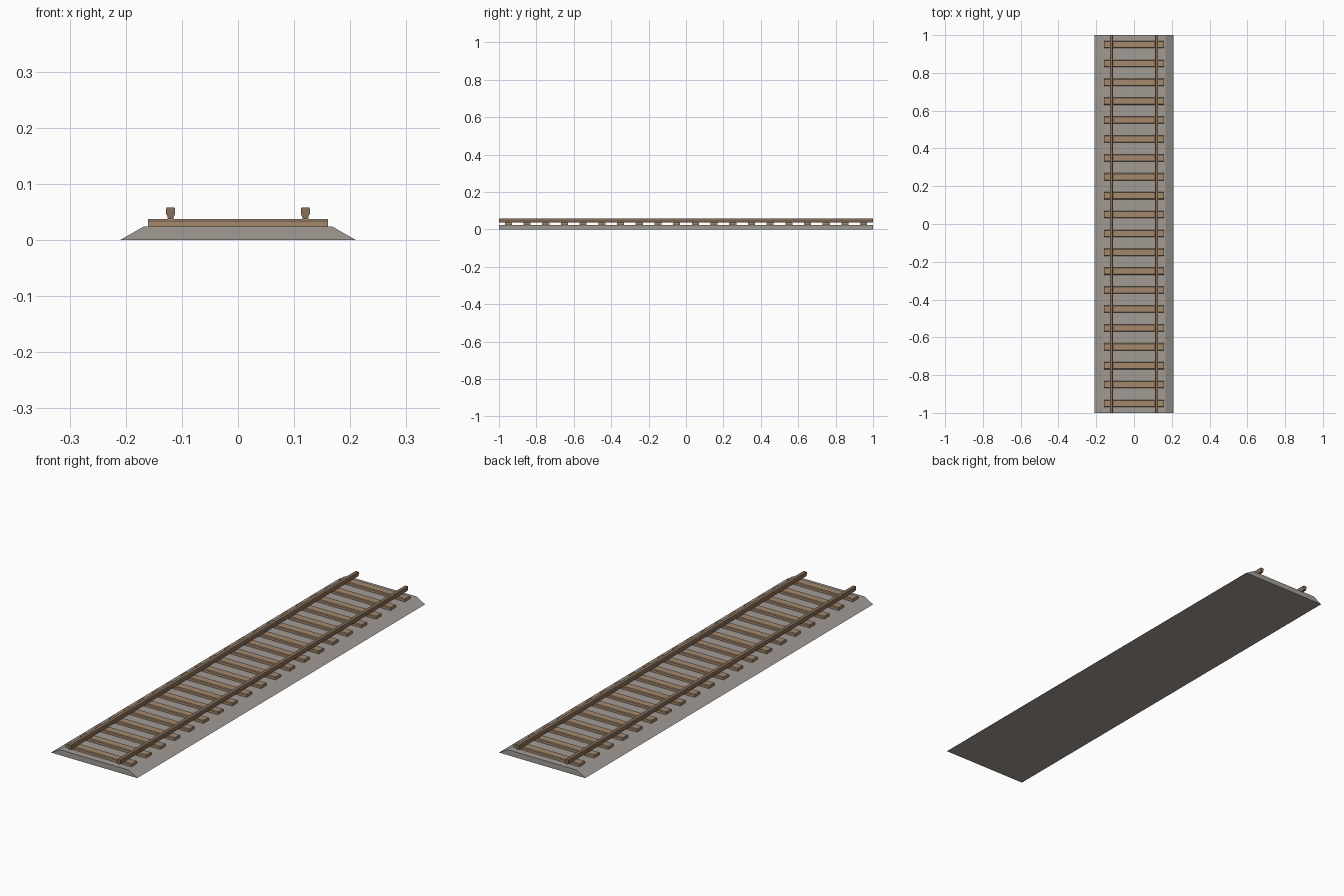
import bpy

cube = bpy.data.objects.get("Cube")
if cube:
    bpy.data.objects.remove(cube, do_unlink=True)


def material(name, rgb):
    m = bpy.data.materials.new(name)
    m.use_nodes = True
    colour = (*rgb, 1)
    m.diffuse_color = colour
    m.node_tree.nodes["Principled BSDF"].inputs["Base Color"].default_value = colour
    return m


gravel = material("gravel grey", (0.36, 0.33, 0.30))
wood = material("sleeper wood", (0.37, 0.25, 0.155))
rust = material("rusty rail", (0.25, 0.16, 0.10))


def extrude(name, profile, axis, half, mat, centre=(0, 0, 0)):
    """Closed prism: a cross-section swept from -half to +half along x or y."""
    n = len(profile)
    verts = []
    for end in (-half, half):
        for a, z in profile:
            verts.append((a, end, z) if axis == "y" else (end, a, z))
    faces = [(i, (i + 1) % n, n + (i + 1) % n, n + i) for i in range(n)]
    faces += [tuple(range(n)), tuple(range(2 * n - 1, n - 1, -1))]
    mesh = bpy.data.meshes.new(name)
    mesh.from_pydata(verts, [], faces)
    if axis == "y":
        mesh.flip_normals()
    mesh.flip_normals()
    mesh.materials.append(mat)
    obj = bpy.data.objects.new(name, mesh)
    obj.location = centre
    bpy.context.collection.objects.link(obj)
    # Make every face point outwards
    import bmesh
    bm = bmesh.new()
    bm.from_mesh(mesh)
    bmesh.ops.recalc_face_normals(bm, faces=bm.faces)
    bm.to_mesh(mesh)
    bm.free()
    return obj


def mirrored(half_profile):
    return half_profile + [(-a, z) for a, z in reversed(half_profile)]


# Ballast bed with sloping shoulders
extrude("ballast_bed", mirrored([(0.21, 0), (0.168, 0.024)]), "y", 1, gravel)

# Sleepers with slightly chamfered top edges
sleeper = mirrored([(0.019, 0.023), (0.019, 0.034), (0.016, 0.037)])
for i in range(20):
    extrude(f"sleeper_{i + 1}", sleeper, "x", 0.16, wood, (0, -0.95 + 0.1 * i, 0))

# Rails: narrow foot, rounded web and wider head
rail = mirrored([(0.005, 0.037), (0.0055, 0.041), (0.008, 0.047),
                 (0.008, 0.056), (0.007, 0.0575)])
for side, x in (("left", 0.12), ("right", -0.12)):
    extrude(f"{side}_rail", rail, "y", 1, rust, (x, 0, 0))
